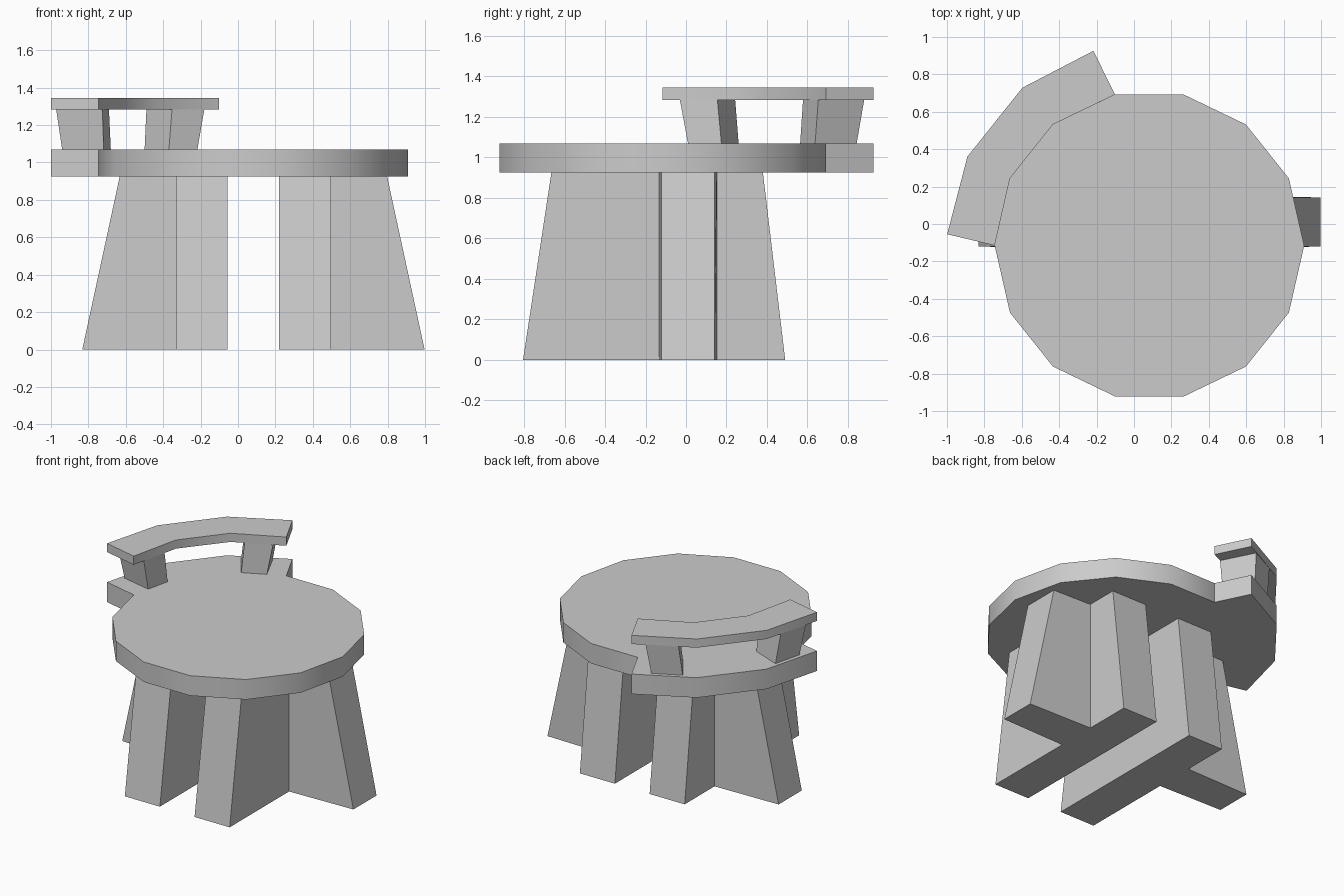
import bpy, bmesh, math

if "Cube" in bpy.data.objects:
    bpy.data.objects.remove(bpy.data.objects["Cube"])

CX, CY = 0.0825, -0.115      # seat centre
R_SEAT, R_BACK = 0.8275, 1.083


def loft(name, bottom, top, z0, z1, smooth=False):
    """Solid between two matching outlines at heights z0 and z1."""
    bm = bmesh.new()
    lo = [bm.verts.new((x, y, z0)) for x, y in bottom]
    hi = [bm.verts.new((x, y, z1)) for x, y in top]
    n = len(lo)
    bm.faces.new(lo[::-1])
    bm.faces.new(hi)
    for i in range(n):
        j = (i + 1) % n
        bm.faces.new((lo[i], lo[j], hi[j], hi[i]))
    bmesh.ops.recalc_face_normals(bm, faces=bm.faces)
    me = bpy.data.meshes.new(name)
    bm.to_mesh(me)
    bm.free()
    ob = bpy.data.objects.new(name, me)
    bpy.context.collection.objects.link(ob)
    if smooth:
        bpy.ops.object.select_all(action='DESELECT')
        ob.select_set(True)
        bpy.context.view_layer.objects.active = ob
        bpy.ops.object.shade_smooth_by_angle(angle=math.radians(30))
    return ob


def polar(r, deg):
    a = math.radians(deg)
    return CX + r * math.cos(a), CY + r * math.sin(a)


# Seat: 14-sided slab
step = 360 / 14
seat_ring = [polar(R_SEAT, i * step) for i in range(14)]
loft("seat", seat_ring, seat_ring, 0.925, 1.068, True)

# Curved ledge beside the seat and matching back rail above it
arc = [polar(R_SEAT, 180 - i * step) for i in range(4)]
arc += [polar(R_BACK, a) for a in (106.05, 128.85, 154.0, 176.8)]
loft("back_ledge", arc, arc, 0.925, 1.068, True)
loft("back_rail", arc, arc, 1.283, 1.345, True)

# Two leaning posts, mirrored across the middle of the back rest
post_top = [(-0.972, 0.033), (-0.725, -0.03), (-0.69, 0.155), (-0.92, 0.243)]
post_bottom = [(-0.94, 0.06), (-0.718, 0.01), (-0.68, 0.175), (-0.89, 0.26)]


def reflect(p):
    a = 2 * math.radians(180 - 1.5 * step)
    dx, dy = p[0] - CX, p[1] - CY
    return (CX + dx * math.cos(a) + dy * math.sin(a),
            CY + dx * math.sin(a) - dy * math.cos(a))


loft("left_post", post_bottom, post_top, 1.068, 1.283)
loft("right_post", [reflect(p) for p in post_bottom],
     [reflect(p) for p in post_top], 1.068, 1.283)


# T-shaped legs: long bar along y with a stem pointing outward
def tee(side, y0, y1, reach):
    pts = [(0.1375, y0), (0.415, y0), (0.415, -0.133), (reach, -0.12),
           (reach, 0.142), (0.415, 0.152), (0.415, y1), (0.1375, y1)]
    return [(CX + side * x, y) for x, y in pts]


for name, side in (("left_leg", -1), ("right_leg", 1)):
    loft(name, tee(side, -0.805, 0.49, 0.915), tee(side, -0.665, 0.38, 0.715), 0, 0.925)
